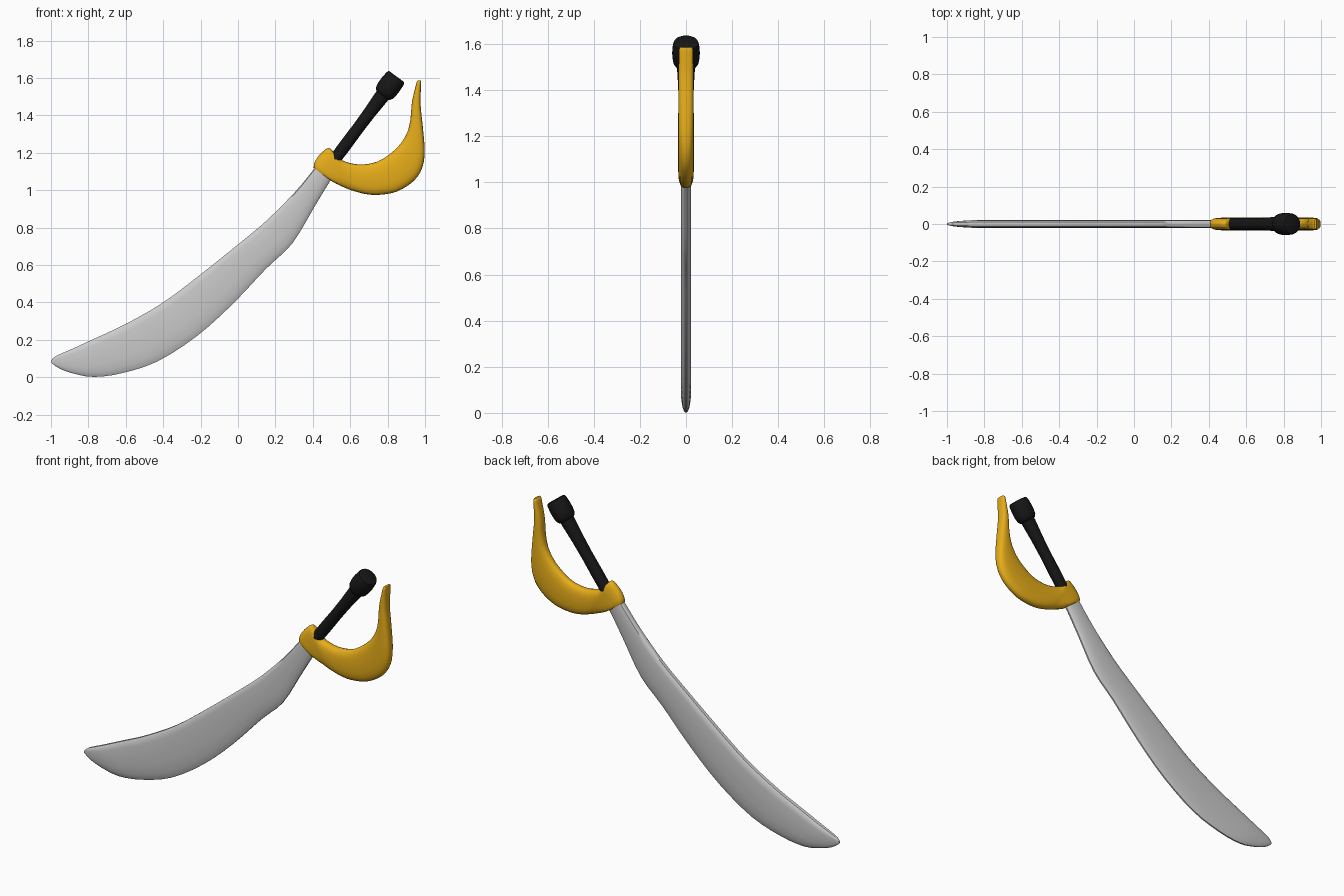
import bpy, bmesh, math
from mathutils import Vector, Matrix

if "Cube" in bpy.data.objects:
    bpy.data.objects.remove(bpy.data.objects["Cube"])


def material(name, rgb):
    m = bpy.data.materials.new(name)
    m.diffuse_color = (*rgb, 1)
    m.use_nodes = True
    m.node_tree.nodes["Principled BSDF"].inputs["Base Color"].default_value = m.diffuse_color
    return m


def finish(name, bm, mat=None, angle=40):
    bmesh.ops.recalc_face_normals(bm, faces=bm.faces)
    me = bpy.data.meshes.new(name)
    bm.to_mesh(me)
    bm.free()
    ob = bpy.data.objects.new(name, me)
    bpy.context.collection.objects.link(ob)
    if mat:
        me.materials.append(mat)
    bpy.ops.object.select_all(action='DESELECT')
    ob.select_set(True)
    bpy.context.view_layer.objects.active = ob
    bpy.ops.object.shade_smooth_by_angle(angle=math.radians(angle))
    return ob


def skin(rings):
    bm = bmesh.new()
    vs = [[bm.verts.new(p) for p in r] for r in rings]
    n = len(vs[0])
    for a, b in zip(vs, vs[1:]):
        for i in range(n):
            j = (i + 1) % n
            bm.faces.new((a[i], a[j], b[j], b[i]))
    bm.faces.new(vs[0])
    bm.faces.new(vs[-1])
    return bm


def smooth(stations, steps):
    """Catmull-Rom interpolation of the stations."""
    pts = [Vector(s) for s in stations]
    pts = [pts[0]] + pts + [pts[-1]]
    out = []
    for p, q, r, s in zip(pts, pts[1:], pts[2:], pts[3:]):
        for k in range(steps):
            t = k / steps
            out.append(0.5 * (2 * q + (r - p) * t + (2 * p - 5 * q + 4 * r - s) * t * t
                              + (3 * q - p - 3 * r + s) * t ** 3))
    return out + [pts[-1]]


def loft(stations, section, steps=3):
    """Station: upper x, z, lower x, z, half thickness. Section: (0..1 across, -1..1 thick)."""
    rings = []
    for ux, uz, lx, lz, h in smooth(stations, steps):
        rings.append([(ux + (lx - ux) * t, y * h, uz + (lz - uz) * t) for t, y in section])
    return skin(rings)


gold = material("gold", (0.80, 0.42, 0.01))
black = material("black", (0.008, 0.008, 0.008))

# Blade: rounded spine above, thin cutting edge below
half = [(0, .45), (.04, .8), (.15, .97), (.4, 1), (.65, .95), (.85, .72), (.96, .42), (1, .2)]
blade_section = half + [(t, -y) for t, y in reversed(half)]
finish("blade", loft([
    (.43, 1.14, .52, 1.08, .022),
    (.40, 1.105, .49, 1.045, .022),
    (.30, .985, .405, .905, .022),
    (.15, .835, .29, .715, .022),
    (0, .71, .15, .58, .022),
    (-.2, .55, -.03, .39, .022),
    (-.4, .40, -.22, .22, .022),
    (-.6, .285, -.43, .085, .022),
    (-.76, .21, -.62, .022, .022),
    (-.88, .155, -.77, .002, .021),
    (-.96, .12, -.88, .02, .015),
    (-.985, .105, -.955, .047, .010),
    (-1, .088, -.995, .075, .005)], blade_section))

# Guard: collar that sweeps into the curved knuckle bow
guard_section = []
for i in range(20):
    a = 2 * math.pi * i / 20
    c, s = math.cos(a), math.sin(a)
    guard_section.append((.5 - .5 * math.copysign(abs(c) ** .75, c),
                          math.copysign(abs(s) ** .75, s)))
finish("guard", loft([
    (.405, 1.12, .492, 1.055, .028),
    (.408, 1.145, .515, 1.04, .033),
    (.432, 1.185, .55, 1.023, .034),
    (.478, 1.225, .58, 1.01, .034),
    (.503, 1.213, .605, 1.0, .034),
    (.54, 1.17, .63, .993, .034),
    (.60, 1.145, .68, .98, .034),
    (.67, 1.138, .75, .975, .034),
    (.75, 1.155, .85, .993, .034),
    (.82, 1.20, .94, 1.05, .034),
    (.87, 1.25, .985, 1.12, .034),
    (.905, 1.31, .998, 1.21, .034),
    (.922, 1.38, .988, 1.34, .033),
    (.93, 1.47, .976, 1.46, .032),
    (.948, 1.55, .978, 1.545, .031),
    (.956, 1.58, .979, 1.575, .030),
    (.964, 1.588, .977, 1.586, .024)], guard_section), gold)

# Grip and pommel: turned along the slanted handle axis
base, top = Vector((.525, 0, 1.175)), Vector((.848, 0, 1.608))
axis = top - base
turn = Matrix.Translation(base) @ axis.to_track_quat('Z', 'Y').to_matrix().to_4x4()


def lathe(profile, n=24):
    return skin([[turn @ Vector((r * math.cos(2 * math.pi * i / n),
                                 r * math.sin(2 * math.pi * i / n), z)) for i in range(n)]
                 for r, z in profile])


L = axis.length
finish("grip", lathe([(.032, -.03), (.033, .08), (.032, .2), (.034, .3), (.039, .40), (.039, .44)]), black)
finish("pommel", lathe([(.036, L - .128), (.046, L - .122), (.055, L - .108), (.059, L - .085),
                        (.060, L - .055), (.057, L - .015), (.053, L - .003), (.047, L)]), black)
